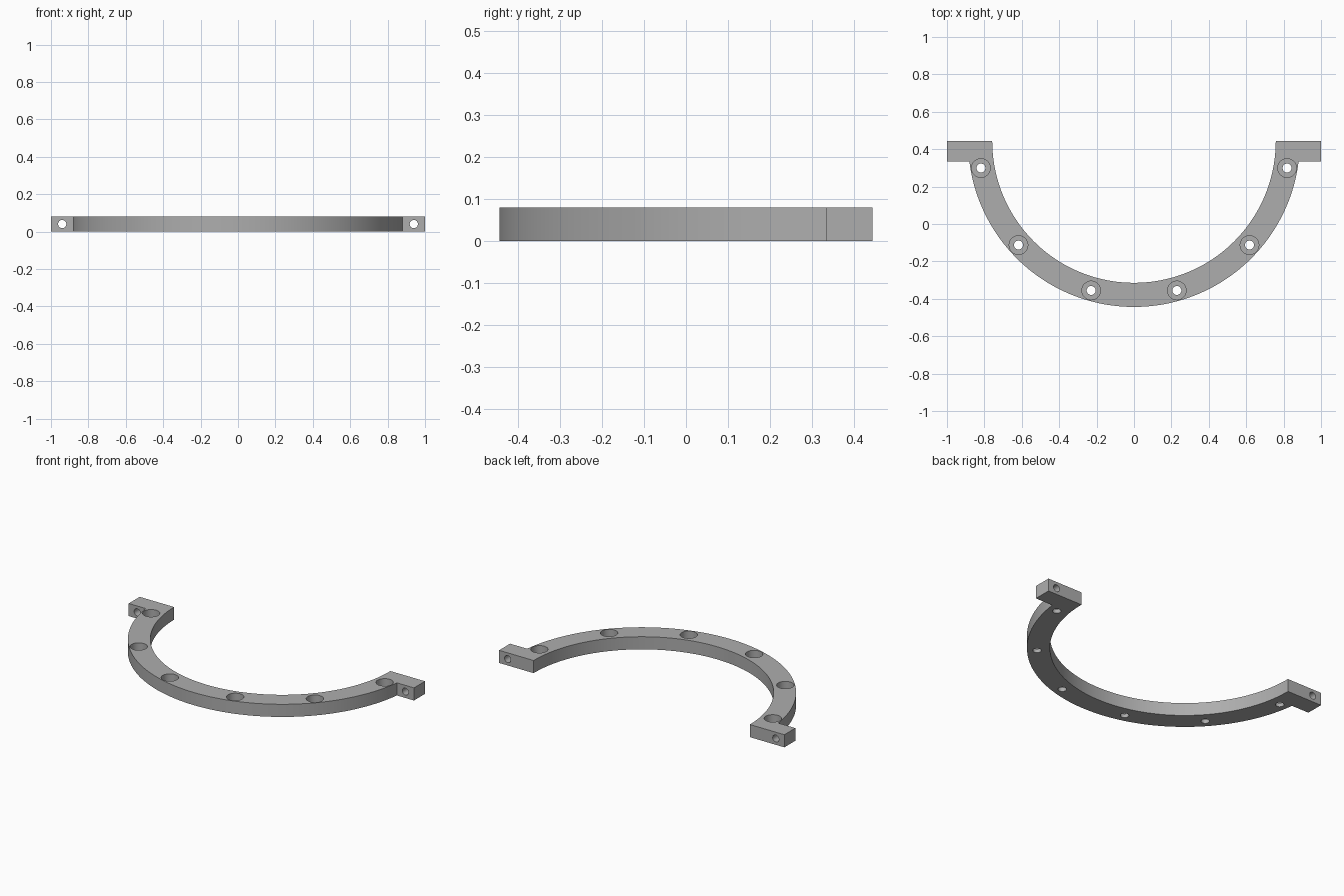
import bpy, bmesh
from math import sin, cos, pi, radians, sqrt, asin
from mathutils import Matrix, Vector

cube = bpy.data.objects.get("Cube")
if cube:
    bpy.data.objects.remove(cube, do_unlink=True)

HEIGHT, BACK = 0.08, 0.4435
R_IN, R_OUT, R_HOLES = 0.758, 0.887, 0.831
TAB_DEPTH = 0.11

grey = bpy.data.materials.new("grey metal")
grey.use_nodes = True
colour = (0.42, 0.42, 0.42, 1)
grey.diffuse_color = colour
grey.node_tree.nodes["Principled BSDF"].inputs["Base Color"].default_value = colour


def make_object(name, bm):
    bmesh.ops.recalc_face_normals(bm, faces=bm.faces)
    mesh = bpy.data.meshes.new(name)
    bm.to_mesh(mesh)
    bm.free()
    mesh.materials.append(grey)
    obj = bpy.data.objects.new(name, mesh)
    bpy.context.collection.objects.link(obj)
    return obj


def arc(radius, start, end, steps=80):
    return [(radius * cos(a), BACK + radius * sin(a))
            for a in (start + (end - start) * i / steps for i in range(steps + 1))]


# Half ring outline with a square mounting tab at each end
dip = asin(TAB_DEPTH / R_OUT)
shoulder = BACK - TAB_DEPTH
outline = arc(R_IN, 0, -pi)
outline += [(-1, BACK), (-1, shoulder)]
outline += arc(R_OUT, -pi + dip, -dip)
outline += [(1, shoulder), (1, BACK)]

bm = bmesh.new()
base = bm.faces.new([bm.verts.new((x, y, 0)) for x, y in outline])
top = bmesh.ops.extrude_face_region(bm, geom=[base])
bmesh.ops.translate(bm, vec=(0, 0, HEIGHT),
                    verts=[v for v in top["geom"] if isinstance(v, bmesh.types.BMVert)])
ring = make_object("half_ring_bracket", bm)


def drill(name, radius, depth, places, turn=Matrix()):
    """Cut a round hole at every place."""
    bm = bmesh.new()
    for place in places:
        bmesh.ops.create_cone(bm, cap_ends=True, segments=32, radius1=radius,
                              radius2=radius, depth=depth,
                              matrix=Matrix.Translation(place) @ turn)
    cutter = make_object(name, bm)
    cutter.hide_render = True
    mod = ring.modifiers.new(name, 'BOOLEAN')
    mod.operation, mod.solver, mod.object = 'DIFFERENCE', 'EXACT', cutter
    bpy.ops.object.select_all(action='DESELECT')
    bpy.context.view_layer.objects.active = ring
    ring.select_set(True)
    bpy.ops.object.modifier_apply(modifier=name)
    bpy.data.objects.remove(cutter, do_unlink=True)


# Six counterbored screw holes around the ring
angles = [radians(-10 - 32 * i) for i in range(6)]
spots = [Vector((R_HOLES * cos(a), BACK + R_HOLES * sin(a), 0)) for a in angles]
drill("screw_holes", 0.024, 0.4, spots)
drill("counterbores", 0.05, 0.11, [p + Vector((0, 0, HEIGHT)) for p in spots])

# Horizontal bolt hole through each tab
drill("tab_holes", 0.022, 0.3,
      [Vector((s * 0.94, BACK - TAB_DEPTH / 2, HEIGHT / 2)) for s in (-1, 1)],
      Matrix.Rotation(pi / 2, 4, 'X'))

bpy.ops.object.shade_smooth_by_angle(angle=radians(30))
